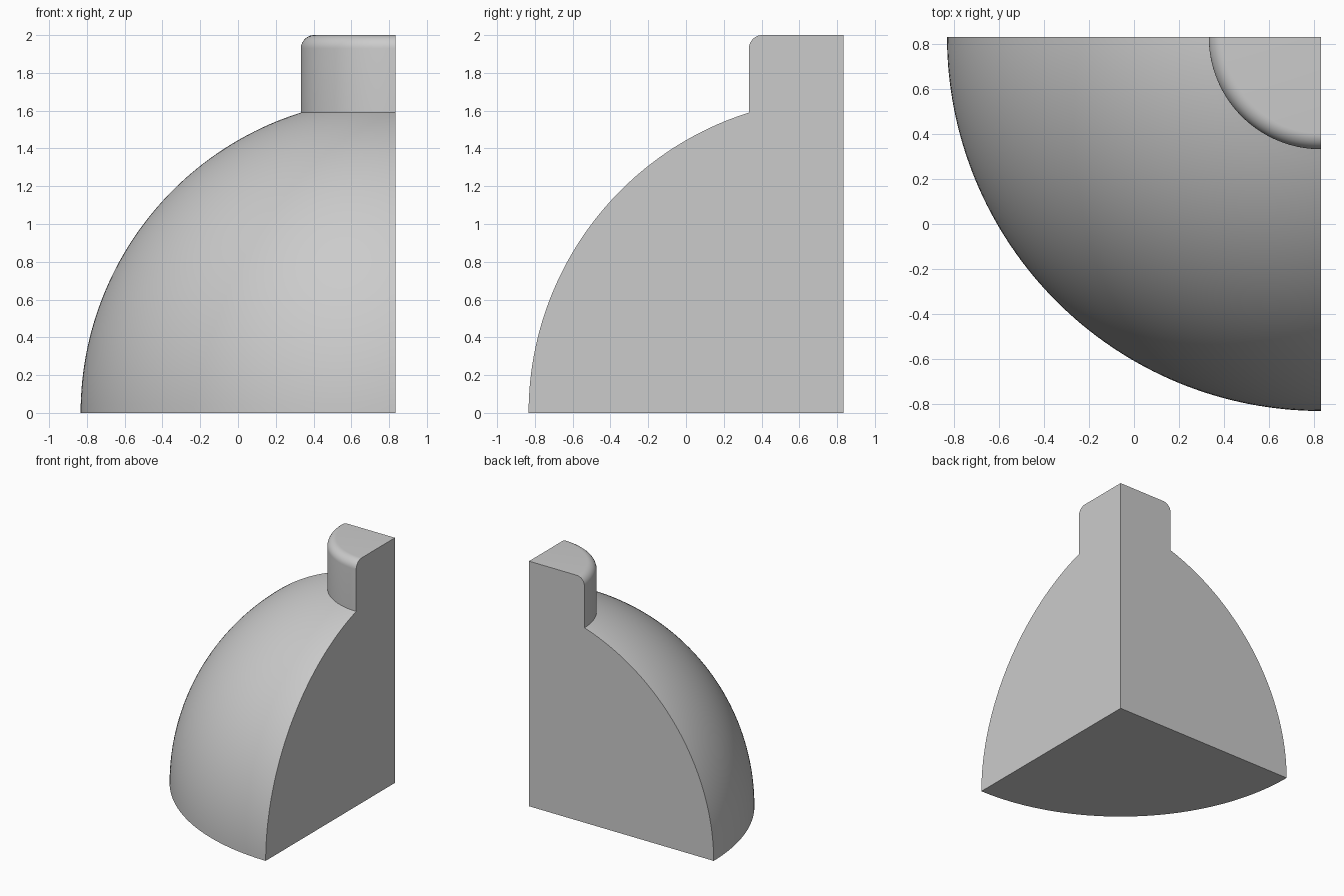
import bpy
import bmesh
from math import sin, cos, pi, radians, asin
from mathutils import Vector

cube = bpy.data.objects.get("Cube")
if cube:
    bpy.data.objects.remove(cube, do_unlink=True)

DOME_R = 5 / 3       # dome radius
NECK_R = 0.5         # neck radius
HEIGHT = 2.0
FILLET = 0.07        # rounding of the neck's top rim
AXIS = DOME_R / 2    # corner where the two cut faces meet


def arc(cr, cz, radius, start, end, steps):
    """Points (r, z) along a circular arc."""
    angles = [start + (end - start) * i / steps for i in range(steps + 1)]
    return [(cr + radius * cos(a), cz + radius * sin(a)) for a in angles]


# Half profile: base centre, dome, neck, rounded rim, top centre
profile = [(0, 0)]
profile += arc(0, 0, DOME_R, 0, pi / 2 - asin(NECK_R / DOME_R), 48)
profile += arc(NECK_R - FILLET, HEIGHT - FILLET, FILLET, 0, pi / 2, 10)
profile += [(0, HEIGHT)]

# Quarter revolution of the profile about the corner axis
bm = bmesh.new()
verts = [bm.verts.new((AXIS - r, AXIS, z)) for r, z in profile]
edges = [bm.edges.new(pair) for pair in zip(verts, verts[1:])]
spun = bmesh.ops.spin(bm, geom=verts + edges, cent=Vector((AXIS, AXIS, 0)),
                      axis=(0, 0, 1), angle=radians(90), steps=64)
bmesh.ops.remove_doubles(bm, verts=bm.verts[:], dist=1e-5)

# Flat cut faces closing both ends
for axis in (0, 1):
    rim = [v for v in bm.verts if abs(v.co[axis] - AXIS) < 1e-4]
    lookup = {(round(v.co[1 - axis], 3), round(v.co.z, 3)): v for v in rim}
    bm.faces.new([lookup[(round(AXIS - r, 3), round(z, 3))] if
                  (round(AXIS - r, 3), round(z, 3)) in lookup else
                  min(rim, key=lambda v: abs(v.co[1 - axis] - AXIS + r)
                      + abs(v.co.z - z))
                  for r, z in profile])
bmesh.ops.recalc_face_normals(bm, faces=bm.faces[:])

mesh = bpy.data.meshes.new("quarter_dome_with_neck")
bm.to_mesh(mesh)
bm.free()
dome = bpy.data.objects.new("quarter_dome_with_neck", mesh)
bpy.context.collection.objects.link(dome)

# Smooth curved surfaces, crisp cut edges
bpy.ops.object.select_all(action="DESELECT")
dome.select_set(True)
bpy.context.view_layer.objects.active = dome
bpy.ops.object.shade_smooth_by_angle(angle=radians(30))
